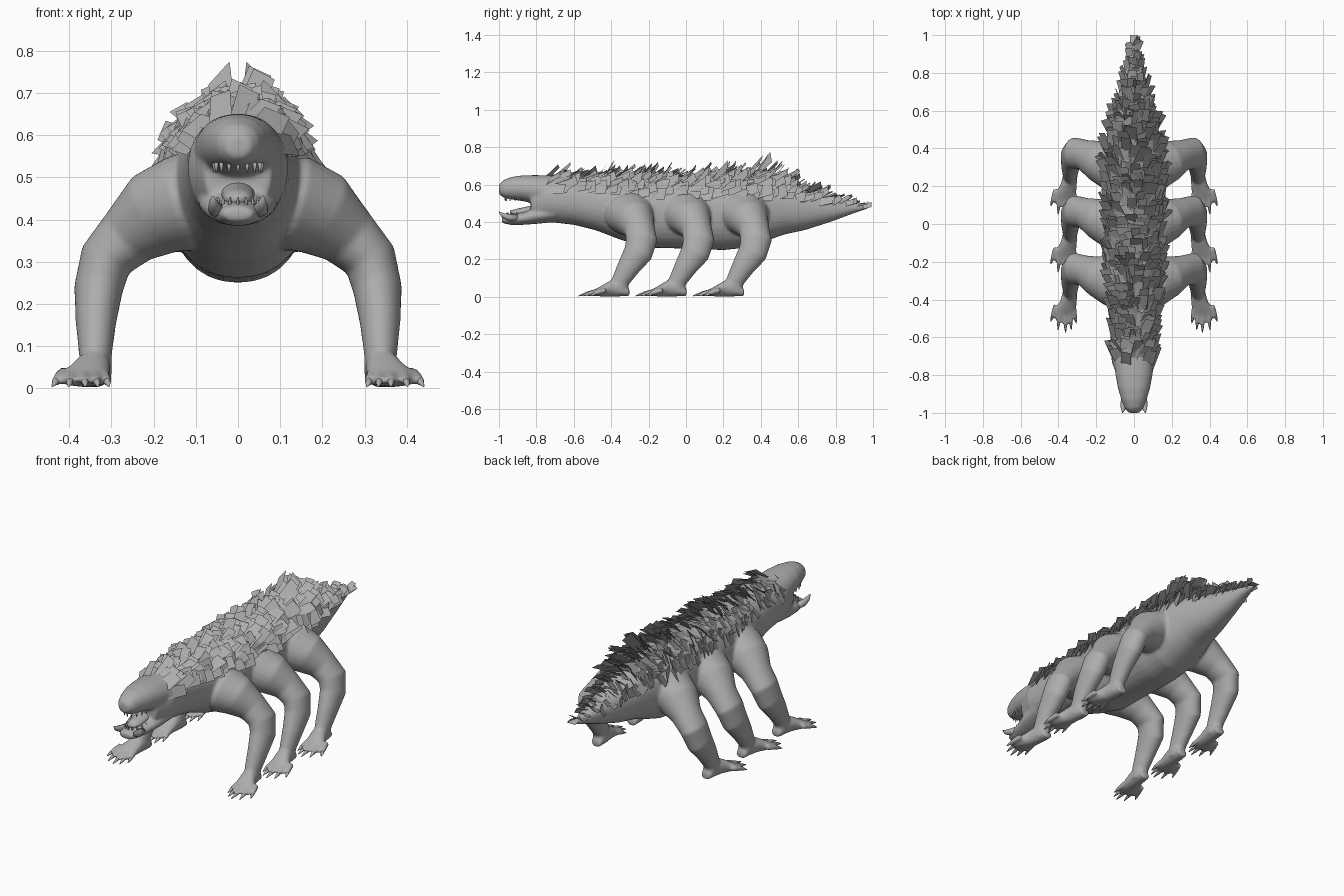
import bpy, bmesh, math, random
from mathutils import Vector

if "Cube" in bpy.data.objects:
    bpy.data.objects.remove(bpy.data.objects["Cube"])

random.seed(11)
grey = bpy.data.materials.new("grey hide")
grey.diffuse_color = (0.42, 0.42, 0.42, 1)
grey.use_nodes = True
grey.node_tree.nodes["Principled BSDF"].inputs["Base Color"].default_value = grey.diffuse_color


def finish(name, bm, smooth=True, fix=True):
    if fix:
        bmesh.ops.recalc_face_normals(bm, faces=bm.faces)
    me = bpy.data.meshes.new(name)
    bm.to_mesh(me)
    bm.free()
    me.materials.append(grey)
    if smooth:
        me.shade_smooth()
    ob = bpy.data.objects.new(name, me)
    bpy.context.collection.objects.link(ob)
    return ob


def loft(bm, rings, n=24, power=1.0):
    """Closed skin over elliptical rings given as (centre, half axis, half axis)."""
    loops = []
    for c, u, v in rings:
        loop = []
        for i in range(n):
            a = 2 * math.pi * i / n
            ca, sa = math.cos(a), math.sin(a)
            p = c + u * math.copysign(abs(ca) ** power, ca) + v * math.copysign(abs(sa) ** power, sa)
            loop.append(bm.verts.new(p))
        loops.append(loop)
    for a, b in zip(loops, loops[1:]):
        for i in range(n):
            j = (i + 1) % n
            bm.faces.new((a[i], a[j], b[j], b[i]))
    bm.faces.new(loops[0])
    bm.faces.new(loops[-1])


def along_y(stations):
    """Rings from (y, top, bottom, half width)."""
    return [(Vector((0, y, (t + b) / 2)), Vector((w, 0, 0)), Vector((0, 0, (t - b) / 2)))
            for y, t, b, w in stations]


def spike(bm, points, radii, n=8):
    """Round tapering horn along points."""
    pts = [Vector(p) for p in points]
    rings = []
    for i, p in enumerate(pts):
        t = (pts[min(i + 1, len(pts) - 1)] - pts[max(i - 1, 0)]).normalized()
        u = t.orthogonal().normalized()
        rings.append((p, u * radii[i], t.cross(u) * radii[i]))
    loft(bm, rings, n)


# Torso, neck and tail: y, top, bottom, half width
TORSO = [(-.83, .632, .405, .08), (-.73, .648, .40, .118), (-.60, .645, .385, .124),
         (-.48, .64, .355, .134), (-.35, .645, .305, .155), (-.20, .645, .262, .168),
         (0, .645, .258, .168), (.20, .65, .25, .166), (.32, .648, .262, .163),
         (.42, .635, .295, .15), (.52, .605, .332, .125), (.64, .568, .358, .095),
         (.78, .532, .403, .06), (.90, .503, .448, .033), (.975, .487, .472, .012)]
UPPER_JAW = [(-.70, .648, .46, .11), (-.80, .651, .495, .098), (-.87, .65, .511, .085),
             (-.93, .642, .52, .067), (-.975, .626, .53, .05), (-1, .60, .548, .03)]
LOWER_JAW = [(-.70, .50, .40, .10), (-.80, .48, .39, .09), (-.87, .457, .385, .074),
             (-.94, .442, .385, .056), (-.985, .432, .395, .036)]
# Leg path: x, y, z, fore-aft radius, other radius
LEG = [(.05, -.30, .455, .12, .10), (.13, -.296, .44, .138, .116), (.195, -.276, .414, .108, .104),
       (.258, -.248, .362, .082, .076), (.314, -.237, .304, .084, .064), (.331, -.256, .235, .078, .058),
       (.337, -.31, .155, .060, .048), (.338, -.352, .08, .048, .039), (.337, -.36, .02, .048, .037)]
# Foot: y, x, z, half width, half height
FOOT = [(-.302, .335, .022, .027, .019), (-.345, .337, .045, .037, .043), (-.40, .345, .046, .043, .044),
        (-.445, .358, .033, .053, .031), (-.485, .368, .022, .060, .018), (-.50, .37, .017, .056, .012)]
LEG_OFFSETS = (0, .305, .612)
# Clawed toes: base x, tip x, tip y
TOES = [(.322, .306, -.525), (.342, .332, -.56), (.366, .362, -.575), (.392, .402, -.56), (.412, .440, -.515)]


def toe_path(toe, s, dy, stations):
    bx, tx, ty = toe
    return [(s * (bx + (tx - bx) * f), -.43 + (ty + .43) * f + dy, z) for f, z in stations]


bm = bmesh.new()
claws = bmesh.new()
loft(bm, along_y(TORSO), 32, .92)
loft(bm, along_y(UPPER_JAW), 28, .95)
loft(bm, along_y(LOWER_JAW), 28)
for dy in LEG_OFFSETS:
    for s in (-1, 1):
        pts = [Vector((x * s, y + dy, z)) for x, y, z, _, _ in LEG]
        rings = []
        for i, p in enumerate(pts):
            t = (pts[min(i + 1, len(pts) - 1)] - pts[max(i - 1, 0)]).normalized()
            u = (Vector((0, 1, 0)) - t * t.y).normalized()
            rings.append((p, u * LEG[i][3], t.cross(u) * LEG[i][4]))
        loft(bm, rings)
        loft(bm, [(Vector((x * s, y + dy, z)), Vector((w, 0, 0)), Vector((0, 0, h)))
                  for y, x, z, w, h in FOOT])
        for toe in TOES:
            spike(bm, toe_path(toe, s, dy, ((0, .036), (.4, .027), (.75, .016))), (.016, .0145, .0115), 10)
            spike(claws, toe_path(toe, s, dy, ((.5, .022), (.75, .015), (1, .005))), (.009, .0085, .002), 8)
body = finish("body", bm)
finish("claws", claws)
# Blend torso, head and limbs into one smooth hide
rm = body.modifiers.new("blend", 'REMESH')
rm.mode = 'VOXEL'
rm.voxel_size = .007
rm.use_smooth_shade = True
sm = body.modifiers.new("soften", 'SMOOTH')
sm.factor = .5
sm.iterations = 8

# Tusks on the lower jaw and small teeth round both jaws
bm = bmesh.new()
for s in (-1, 1):
    spike(bm, [(s * .046, -.90, .42), (s * .054, -.95, .425), (s * .058, -.98, .437), (s * .06, -1, .455)],
          (.018, .018, .012, .002), 10)
finish("tusks", bm)
bm = bmesh.new()
for k in range(9):
    a = math.pi * k / 8
    x, y = math.cos(a), math.sin(a)
    spike(bm, [(.056 * x, -.88 - .085 * y, .535), (.056 * x, -.88 - .087 * y, .512)], (.006, .002), 6)
    spike(bm, [(.050 * x, -.87 - .085 * y, .43), (.050 * x, -.87 - .088 * y, .452)], (.006, .002), 6)
finish("teeth", bm)

# Tongue
bm = bmesh.new()
loft(bm, along_y([(-.76, .49, .44, .035), (-.83, .487, .435, .04), (-.90, .472, .43, .036),
                  (-.94, .462, .436, .02)]), 16)
finish("tongue", bm)


def torso_at(y):
    for a, b in zip(TORSO, TORSO[1:]):
        if y <= b[0]:
            f = (y - a[0]) / (b[0] - a[0])
            return [p + (q - p) * f for p, q in zip(a, b)]
    return TORSO[-1]


# Ragged square scales covering the back, tallest along the spine above the hips
bm = bmesh.new()
y = -.73
while y < .97:
    _, top, bot, w = torso_at(y)
    h = (top - bot) / 2
    size = .092 if y < .45 else .092 - .042 * (y - .45) / .5
    count = max(3, round(2.5 * (w + h) / 2 / .038))
    for k in range(count):
        a = math.radians(-64 + 128 * (k + random.uniform(.2, .8)) / count)
        yy = min(y + random.uniform(-.02, .02), .965)
        base = Vector((w * math.sin(a), yy, (top + bot) / 2 + h * math.cos(a)))
        out = Vector((math.sin(a) / max(w, .02), 0, math.cos(a) / max(h, .02))).normalized()
        side = Vector((0, 1, 0)).cross(out)
        # Scales near the spine rise more steeply
        crest = max(0, math.cos(a * 1.6))
        rise = 16 if y < -.55 or y > .8 else 28
        lift = math.radians(random.uniform(14, 30 + rise * crest))
        spin = random.uniform(-.3, .3)
        back = Vector((0, 1, 0)) * math.cos(lift) + out * math.sin(lift)
        d = back * math.cos(spin) + side * math.sin(spin)
        e = side * math.cos(spin) - back * math.sin(spin)
        e = (e + out * random.uniform(-.4, .4)).normalized()
        n = size * random.uniform(.8, 1.2)
        if .28 < y < .5:
            n *= 1 + .4 * crest
        half = size * random.uniform(.3, .42)
        base -= out * .008
        tip = base + d * n
        quad = [bm.verts.new(p) for p in (base - e * half, base + e * half,
                                          tip + e * half * .85, tip - e * half * .85)]
        for v in quad:
            v.co.y = min(v.co.y, 1)
        f = bm.faces.new(quad)
        f.normal_update()
        if f.normal.dot(out) < 0:
            f.normal_flip()
    y += .034
# Last scale closing the tail tip, and a pair standing highest over the hips
bm.faces.new([bm.verts.new(p) for p in ((-.022, .94, .495), (.022, .94, .495), (.022, 1, .485), (-.022, 1, .485))])
for s in (-1, 1):
    quad = [(s * .005, .36, .645), (s * .06, .37, .64), (s * .07, .46, .72), (s * .02, .45, .775)]
    bm.faces.new([bm.verts.new(p) for p in (quad if s > 0 else quad[::-1])])
finish("back_scales", bm, smooth=False, fix=False)
